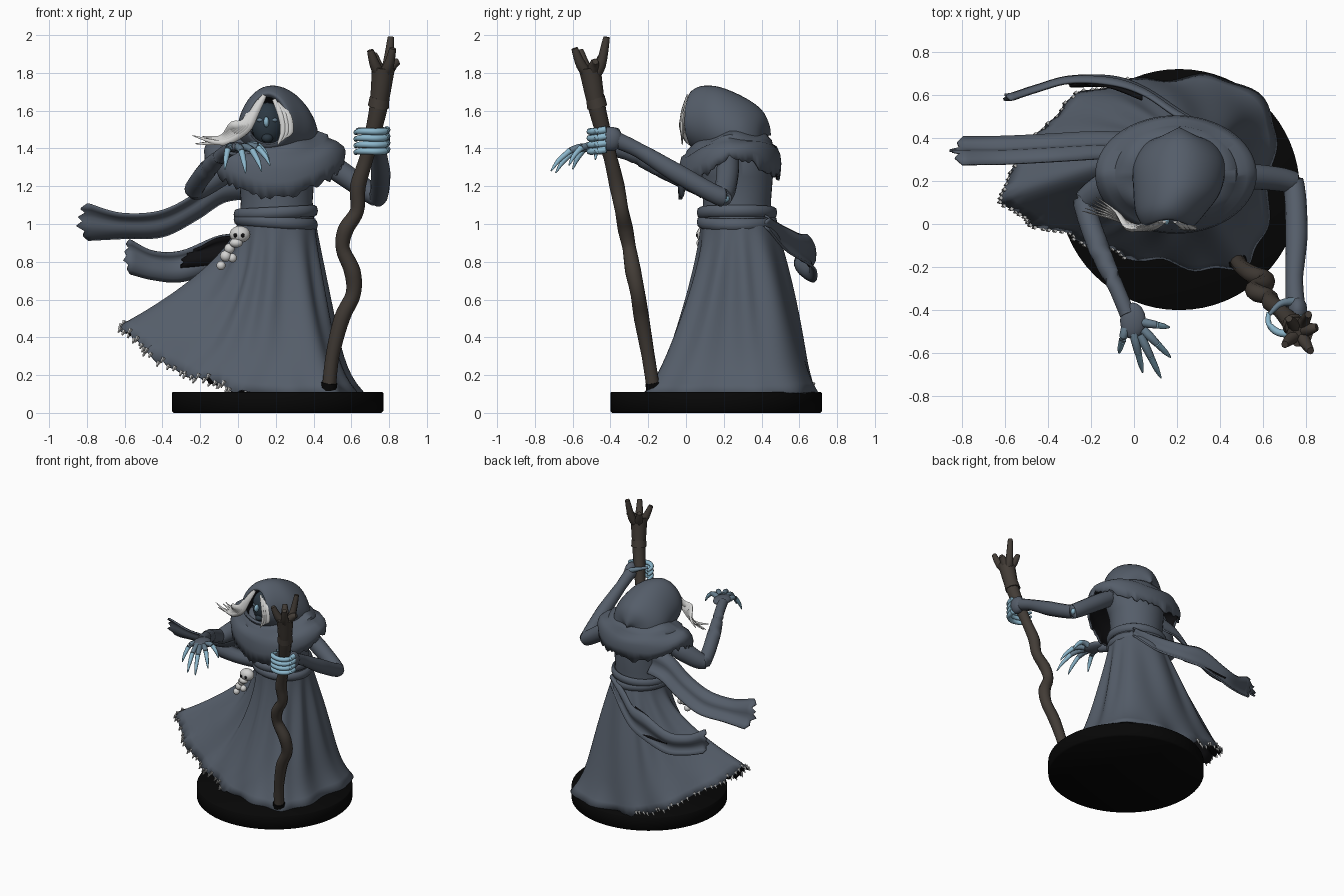
import bpy, bmesh, math, random
from mathutils import Vector as V

random.seed(4)
if "Cube" in bpy.data.objects:
    bpy.data.objects.remove(bpy.data.objects["Cube"])


def material(name, *rgb):
    m = bpy.data.materials.new(name)
    m.use_nodes = True
    m.diffuse_color = (*rgb, 1)
    node = next(n for n in m.node_tree.nodes if n.type == "BSDF_PRINCIPLED")
    node.inputs["Base Color"].default_value = (*rgb, 1)
    node.inputs["Roughness"].default_value = .8
    return m


CLOTH = material("slate cloth", .09, .11, .142)
LINING = material("dark lining", .005, .005, .006)
SKIN = material("pale blue skin", .26, .47, .6)
SHADE = material("dusky skin", .13, .2, .26)
FACE = material("dark face", .025, .04, .055)
WOOD = material("brown wood", .055, .045, .037)
BLACK = material("black base", .002, .002, .002)
BONE = material("white hair and bone", .65, .65, .64)


def finish(bm, name, mats, angle=50):
    bmesh.ops.recalc_face_normals(bm, faces=bm.faces[:])
    me = bpy.data.meshes.new(name)
    bm.to_mesh(me)
    bm.free()
    ob = bpy.data.objects.new(name, me)
    bpy.context.collection.objects.link(ob)
    for m in mats:
        me.materials.append(m)
    bpy.ops.object.select_all(action="DESELECT")
    bpy.context.view_layer.objects.active = ob
    ob.select_set(True)
    bpy.ops.object.shade_smooth_by_angle(angle=math.radians(angle))
    return ob


def smooth_path(pts, steps=5, closed=False):
    """Catmull-Rom curve through points of any dimension."""
    p, n, out = [V(q) for q in pts], len(pts), []
    pick = (lambda i: p[i % n]) if closed else (lambda i: p[max(0, min(n - 1, i))])
    for i in range(n if closed else n - 1):
        a, b, c, d = (pick(i + k) for k in (-1, 0, 1, 2))
        for s in range(steps):
            t = s / steps
            out.append(b + (c - a) * t / 2 + (a * 2 - b * 5 + c * 4 - d) * t * t / 2
                       + (b * 3 - a - c * 3 + d) * t ** 3 / 2)
    return out if closed else out + [p[-1]]


def loft(name, rings, mats, closed=True, caps=False, thick=0, loop=False):
    bm = bmesh.new()
    rows = [[bm.verts.new(q) for q in r] for r in rings]
    n = len(rows[0])
    pairs = list(zip(rows, rows[1:])) + ([(rows[-1], rows[0])] if loop else [])
    for a, b in pairs:
        for i in range(n if closed else n - 1):
            j = (i + 1) % n
            bm.faces.new((a[i], a[j], b[j], b[i]))
    if caps:
        bm.faces.new(rows[0])
        bm.faces.new(rows[-1])
    ob = finish(bm, name, mats)
    if thick:
        s = ob.modifiers.new("thickness", "SOLIDIFY")
        s.thickness, s.offset = thick, -1
        s.material_offset = len(mats) - 1
    return ob


def tube(name, pts, radii, mat, sides=10, steps=5, loop=False, flat=1):
    """Round tube along a smooth path; radii are spread evenly over it."""
    path = smooth_path(pts, steps, loop)
    n, rings = len(path), []
    for i, p in enumerate(path):
        t = (path[(i + 1) % n] - path[i - 1]) if loop or 0 < i < n - 1 else \
            (path[1] - path[0] if i == 0 else path[-1] - path[-2])
        t.normalize()
        ref = V((0, 1, 0)) if abs(t.y) < .85 and not loop else V((0, 0, 1))
        u = t.cross(ref).normalized()
        w = t.cross(u)
        f = i / (n - 1) * (len(radii) - 1)
        k = min(int(f), len(radii) - 2) if len(radii) > 1 else 0
        r = radii[k] + (radii[min(k + 1, len(radii) - 1)] - radii[k]) * (f - k)
        rings.append([p + u * r * math.cos(a) + w * r * flat * math.sin(a)
                      for a in (math.tau * s / sides for s in range(sides))])
    return loft(name, rings, [mat], caps=not loop, loop=loop)


def ball(name, loc, size, mat):
    bm = bmesh.new()
    bmesh.ops.create_uvsphere(bm, u_segments=16, v_segments=10, radius=1)
    for v in bm.verts:
        v.co = V(v.co[i] * size[i] + loc[i] for i in range(3))
    return finish(bm, name, [mat])


def ellipse(cx, cy, rx, ry, z, n=40):
    return [V((cx + rx * math.cos(math.tau * i / n), cy + ry * math.sin(math.tau * i / n), z))
            for i in range(n)]


def ribbon(name, top, bottom, tail, mat=CLOTH):
    """Cloth strip between two edges, with a torn far end."""
    rings = []
    for a, b in zip(smooth_path(top, 7), smooth_path(bottom, 7)):
        bow = V((0, .02, 0))
        rings.append([a.lerp(b, k / 8) + bow * math.sin(math.pi * k / 4) for k in range(9)])
    for k, q in enumerate(rings[-1]):
        q.x += tail * (.2, 1.2, .5, 1.6, 1, 1.9, .6, .9, .1)[k]
    return loft(name, rings, [mat], closed=False, thick=.012)


# Round base
base = loft("base", [ellipse(.21, .16, r, r, z, 64) for r, z in
                     ((.55, 0), (.56, .01), (.56, .105), (.555, .11))], [BLACK], caps=True)

# Windblown skirt: waist ring blended out to a swept hem
hem = smooth_path([(.57, .27, .11), (.59, .48, .11), (.42, .64, .11), (.2, .66, .11),
                   (-.05, .66, .15), (-.28, .58, .24), (-.5, .36, .38), (-.61, .14, .47),
                   (-.5, .02, .36), (-.31, -.05, .23), (-.13, -.12, .18), (.08, -.17, .11),
                   (.3, -.19, .11), (.48, -.16, .11), (.55, 0, .11)], 8, True)
N = len(hem)
waist = ellipse(.205, .27, .205, .19, 1.03, N)
rings = []
for k in range(21):
    t, ring = k / 20, []
    for i in range(N):
        a = math.tau * i / N
        power = 1.2 - .4 * math.sin(a) + .6 * max(0, -math.cos(a))
        q = waist[i].lerp(hem[i], t ** power)
        q.z = waist[i].z + (hem[i].z - waist[i].z) * t
        fold = .014 * math.sin(math.pi * t) * math.sin(a * 11 + math.sin(a * 3))
        # outward kick where the cloth meets the base
        fold += t ** 9 * (.07 * max(0, math.cos(a)) + .014 * math.sin(a * 13))
        q += V((math.cos(a), math.sin(a), 0)) * fold
        if k == 20 and hem[i].z > .12:
            q.z += random.uniform(-.03, .01)
            q.x -= random.uniform(0, .02)
        ring.append(q)
    rings.append(ring)
loft("skirt", rings, [CLOTH, LINING], thick=.012)

# Frayed pale threads along the lifted hem
for i in range(N):
    if hem[i].z > .14:
        q = rings[-1][i]
        tube("hem_thread", [q + V((.008, 0, .01)), q - V((.006, .004, .016))],
             [.011, .004], BONE, 4, 1)

# Torso and two wrapped belt bands
loft("torso", [ellipse(.205, y, rx, ry, z) for y, rx, ry, z in
               ((.27, .2, .185, 1), (.27, .19, .18, 1.12), (.27, .2, .19, 1.25),
                (.25, .23, .19, 1.36), (.23, .15, .14, 1.46))], [CLOTH], caps=True)
for z, tilt in ((1.06, .01), (1.01, -.015)):
    loop = ellipse(.2, .27, .205, .195, z, 20)
    for q in loop:
        q.z += tilt * (q.x - .2) / .2
    tube("belt", loop, [.018], CLOTH, 8, 3, True, flat=1.7)

# Shoulder mantle with rolled folds and a ragged arched edge
rings = []
levels = ((.15, .14, 1.5), (.23, .19, 1.48), (.28, .225, 1.455), (.285, .23, 1.44),
          (.33, .255, 1.425), (.365, .27, 1.39), (.375, .275, 1.35), (.37, .27, 1.3))
for k, (rx, ry, z) in enumerate(levels):
    ring = ellipse(.195, .23, rx, ry, z, 96)
    for i, q in enumerate(ring):
        a = math.tau * i / 96
        front = max(0, -math.sin(a))
        edge = 1.25 - .1 * front + .1 * math.cos(a) ** 2
        q.z = 1.5 + (z - 1.5) * (1.5 - edge) / .2 - .05 * front * (1 - k / 7)
        q.z += .008 * math.sin(a * 5 + k)
        if k == 7:
            q.z += random.uniform(-.025, .01)
    rings.append(ring)
loft("shoulder_mantle", rings, [CLOTH, LINING], thick=.015)

# Hood: oval rings stacked from the face opening to the back
rings = []
for y, cx, cz, rx, rz in smooth_path([
        (.01, .16, 1.55, .095, .12), (-.01, .16, 1.555, .115, .14), (.05, .17, 1.55, .16, .18),
        (.15, .2, 1.53, .2, .195), (.28, .21, 1.49, .21, .18), (.37, .21, 1.47, .16, .135),
        (.41, .21, 1.46, .08, .07), (.42, .21, 1.46, .01, .01)], 4):
    rings.append([V((cx + rx * math.cos(a) * (1 - .17 * math.sin(a)), y + .03 * math.sin(a) ** 2,
                     cz + rz * math.sin(a))) for a in (math.tau * i / 40 for i in range(40))])
loft("hood", rings, [CLOTH, LINING], thick=.012)

# Face, nose, cheeks and chin
ball("face", (.155, .1, 1.53), (.085, .075, .115), FACE)
ball("nose", (.15, .02, 1.54), (.015, .025, .028), SKIN)
for s in (-1, 1):
    ball("cheek", (.155 + s * .035, .045, 1.55), (.02, .015, .012), SHADE)
ball("chin", (.155, .05, 1.455), (.03, .03, .025), FACE)

# White hair: one side blown outward, the other hanging
for i in range(6):
    d = i * .013
    tube("blown_hair", [(.14 - d, .01, 1.68 - d), (.09 - d, -.015, 1.59 - d),
                        (.04 - d, -.02, 1.5 + d / 3), (-.08, .02 + d / 2, 1.43 + d / 2),
                        (-.24 + d, .06 + d, 1.45 + random.uniform(-.03, .02))],
         [.012, .022, .024, .015, .002], BONE, 6, 4, flat=.6)
for i in range(3):
    d = i * .018
    tube("hanging_hair", [(.19 + d, .01, 1.66 - d), (.23 + d, -.015, 1.57),
                          (.24 + d, -.02, 1.49), (.21 + d, -.02, 1.42 + d)],
         [.01, .018, .018, .003], BONE, 6, 4, flat=.6)

# Arms: bent sleeves from shoulder to wrist
tube("left_sleeve", [(.42, .22, 1.36), (.55, .22, 1.27), (.71, .2, 1.16), (.745, .16, 1.155),
                     (.755, -.05, 1.27), (.745, -.25, 1.39), (.75, -.38, 1.45)],
     [.06, .06, .055, .05, .052, .04, .045], CLOTH, 14)
tube("right_sleeve", [(.02, .24, 1.36), (-.1, .19, 1.27), (-.21, .12, 1.19), (-.225, .07, 1.2),
                      (-.16, -.12, 1.29), (-.08, -.3, 1.37), (-.03, -.42, 1.4)],
     [.07, .075, .06, .05, .05, .036, .036], CLOTH, 14)
ball("left_elbow", (.745, .205, 1.135), (.025, .025, .022), SKIN)

# Open right hand with long curled fingers, pale toward the tips
ball("right_palm", (-.005, -.45, 1.405), (.06, .085, .028), CLOTH)
for x, y, z in ((.165, -.48, 1.34), (.17, -.62, 1.31), (.125, -.715, 1.28), (.04, -.69, 1.27),
                (-.07, -.6, 1.29)):
    root = V((x * .35 - .015, -.45 + (y + .45) * .25, 1.405))
    tip = V((x, y, z))
    bend = root.lerp(tip, .5) + V((0, 0, .045))
    tube("right_knuckle", [root, root.lerp(bend, .5) + V((0, 0, .008)), bend],
         [.022, .02, .017], SHADE, 8, 3)
    tube("right_fingertip", [bend, root.lerp(tip, .8) + V((0, 0, .03)), tip],
         [.017, .013, .003], SKIN, 8, 4)

# Left hand gripping the staff
ball("left_palm", (.76, -.4, 1.45), (.045, .065, .065), CLOTH)
for k in range(4):
    z = 1.385 + k * .035
    tube("left_finger", [(.705 + .085 * math.cos(a), -.435 + .075 * math.sin(a),
                          z + .008 * math.cos(a) + .006 * math.sin(a * 2))
                         for a in (math.radians(10 - 42 * j) for j in range(6))],
         [.019, .018, .017, .009], SKIN, 8, 4)
tube("left_thumb", [(.74, -.36, 1.47), (.68, -.37, 1.495), (.63, -.42, 1.5)],
     [.022, .009], SHADE, 8)

# Gnarled staff with a forked crown
tube("staff", [(.48, -.17, .11), (.5, -.2, .3), (.55, -.235, .5), (.61, -.255, .63),
               (.605, -.28, .75), (.555, -.3, .87), (.57, -.32, .97), (.63, -.34, 1.07),
               (.635, -.365, 1.2), (.68, -.4, 1.35), (.73, -.455, 1.55), (.75, -.48, 1.66),
               (.77, -.51, 1.83)],
     [.037, .036, .042, .04, .044, .037, .042, .037, .042, .037, .045, .05, .062], WOOD, 10)
tube("staff_collar", [(.743, -.47, 1.62), (.75, -.48, 1.67)], [.056, .052], WOOD, 10, 1)
tube("staff_tip", [(.477, -.165, .105), (.483, -.175, .16)], [.045, .043], BLACK, 10, 1)
for x, y, z in ((.81, -.42, 1.99), (.7, -.56, 1.92), (.85, -.48, 1.86), (.82, -.59, 1.93),
                (.72, -.44, 1.9)):
    tube("staff_prong", [(.765, -.5, 1.77), (.765 + (x - .765) * .6, -.5 + (y + .5) * .6, 1.84),
                         (x, y, z)], [.035, .028, .017], WOOD, 8, 4)

# Flying scarf and sash, tilted to face up and back
ribbon("scarf", [(.05, .32, 1.32), (-.1, .31, 1.27), (-.25, .3, 1.15), (-.42, .29, 1.07),
                 (-.62, .28, 1.06), (-.79, .28, 1.11)],
       [(.05, .42, 1.14), (-.08, .43, 1.12), (-.22, .43, 1.03), (-.4, .42, .94),
        (-.62, .41, .93), (-.79, .41, .92)], -.035)
ribbon("sash", [(.36, .42, 1.05), (.2, .5, 1), (.05, .6, .95), (-.1, .65, .94),
                (-.3, .66, .86), (-.45, .62, .86), (-.57, .58, .92)],
       [(.36, .44, .98), (.22, .53, .87), (.05, .64, .8), (-.1, .69, .76),
        (-.3, .69, .7), (-.45, .65, .71), (-.57, .61, .74)], -.02)
ribbon("sash_lining", [(.04, .58, .94), (-.1, .635, .93), (-.2, .645, .88)],
       [(.04, .62, .81), (-.1, .675, .78), (-.3, .672, .77)], -.02, LINING)

# Bone charms hanging from the belt
ball("charm_skull", (.01, .1, .945), (.055, .045, .045), BONE)
ball("charm_jaw", (-.01, .085, .9), (.035, .03, .025), BONE)
for s in (-1, 1):
    ball("charm_eye", (.005 + s * .02, .06, .94), (.01, .008, .011), LINING)
for x, z, r in ((-.045, .87, .028), (-.065, .83, .03), (-.03, .82, .024), (-.09, .78, .024)):
    ball("charm_bead", (x, .11, z), (r, r, r), BONE)
